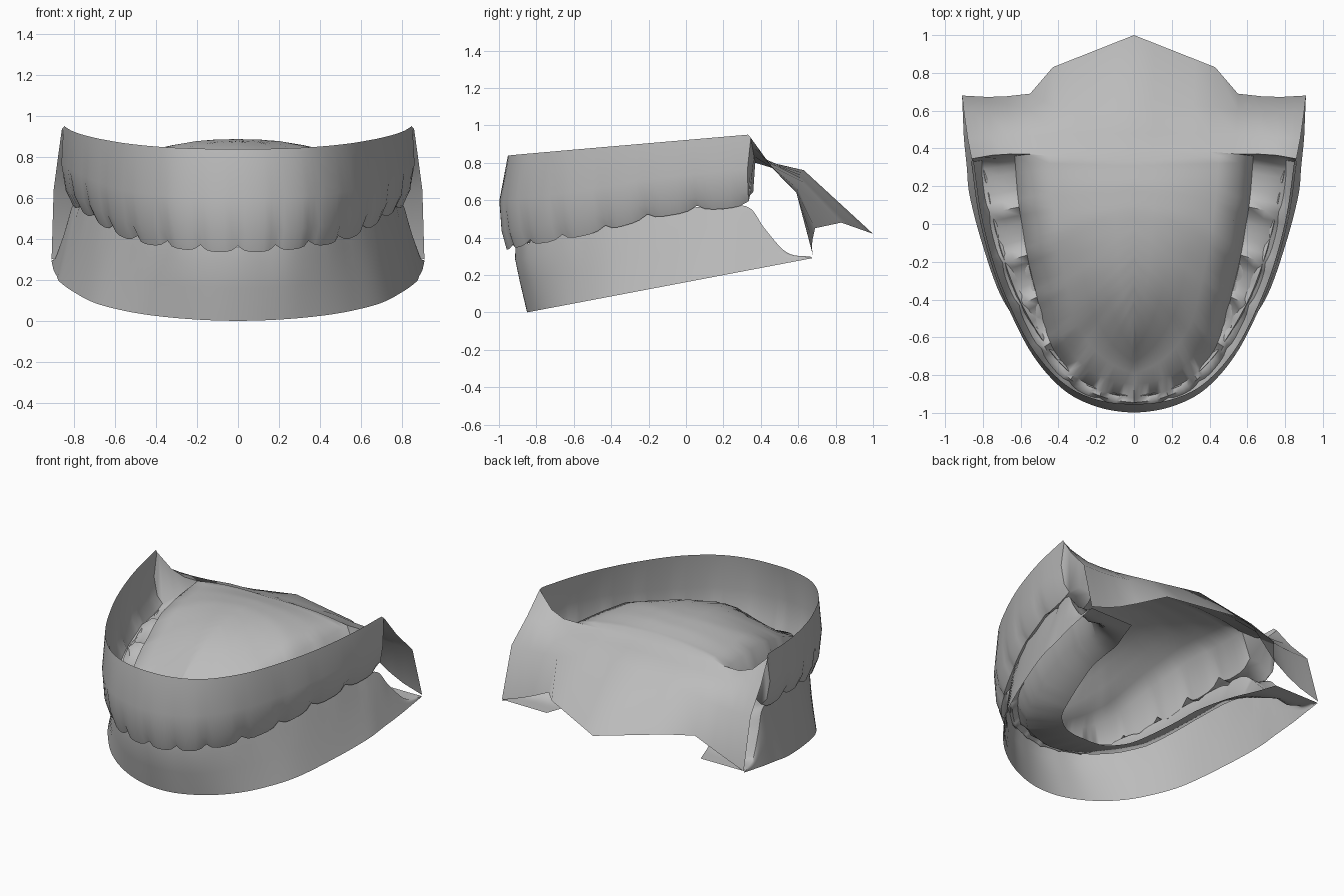
import bpy, bmesh, math
from mathutils import Vector

if "Cube" in bpy.data.objects:
    bpy.data.objects.remove(bpy.data.objects["Cube"])

STEPS = 6  # stations per tooth

grey = bpy.data.materials.new("plaster grey")
grey.diffuse_color = (0.5, 0.5, 0.5, 1)
grey.use_nodes = True
grey.node_tree.nodes["Principled BSDF"].inputs["Base Color"].default_value = grey.diffuse_color


def spline(points, steps=STEPS):
    """Smooth curve through points, symmetric about x = 0 at its start."""
    p = [Vector(q) for q in points]
    first = p[1].copy()
    first.x = -first.x
    p = [first] + p + [2 * p[-1] - p[-2]]
    out = []
    for i in range(1, len(p) - 2):
        a, b, c, d = p[i - 1:i + 3]
        for k in range(steps):
            t = k / steps
            out.append(0.5 * (2 * b + (c - a) * t + (2 * a - 5 * b + 4 * c - d) * t * t
                              + (3 * b - a - 3 * c + d) * t ** 3))
    return out + [p[-2]]


def interp(table, x):
    """Linear lookup in a list of (x, value) pairs."""
    if x <= table[0][0]:
        return table[0][1]
    for (x0, v0), (x1, v1) in zip(table, table[1:]):
        if x <= x1:
            return v0 + (v1 - v0) * (x - x0) / (x1 - x0)
    return table[-1][1]


def sheet(name, rows):
    """Skin a grid of points and mirror it across x = 0."""
    bm = bmesh.new()
    for side in (1, -1):
        grid = [[bm.verts.new((p[0] * side, p[1], p[2])) for p in row] for row in rows]
        for r0, r1 in zip(grid, grid[1:]):
            for j in range(len(r0) - 1):
                f = [r0[j], r0[j + 1], r1[j + 1], r1[j]]
                bm.faces.new(f if side > 0 else f[::-1])
    bmesh.ops.remove_doubles(bm, verts=bm.verts, dist=0.0005)
    bmesh.ops.recalc_face_normals(bm, faces=bm.faces)
    mesh = bpy.data.meshes.new(name)
    bm.to_mesh(mesh)
    bm.free()
    mesh.materials.append(grey)
    ob = bpy.data.objects.new(name, mesh)
    bpy.context.collection.objects.link(ob)
    bpy.ops.object.select_all(action='DESELECT')
    ob.select_set(True)
    bpy.context.view_layer.objects.active = ob
    bpy.ops.object.shade_smooth_by_angle(angle=math.radians(60))
    return ob


def mix(a, b, t):
    return a + (b - a) * t


def notch(i):
    """1 at the gap between two teeth, falling quickly to 0 on the tooth."""
    return (1 - math.sin(math.pi * (i % STEPS) / STEPS)) ** 2


# Upper arch: control points are the gaps between teeth (x, y, biting edge z)
arch = spline([(0, -.97, .335), (.19, -.945, .34), (.365, -.86, .36), (.525, -.685, .385),
               (.65, -.45, .435), (.74, -.22, .495), (.81, .05, .54), (.85, .33, .565)])
dome = [(-.9, .42), (-.8, .50), (-.7, .585), (-.55, .70), (-.4, .79), (-.25, .845),
        (-.1, .875), (.05, .888), (.2, .88), (.33, .855)]
last = len(arch) - 1


def arch_at(i):
    p = arch[min(abs(i), last)]
    return Vector((-p.x if i < 0 else p.x, p.y, 0))


rows = []
for i, p in enumerate(arch):
    t = i / last
    tan = arch_at(i + 5) - arch_at(i - 5)
    n = Vector((-tan.y, tan.x, 0)).normalized()
    gap = notch(i)
    back_tooth = min(1, t / .5)  # 0 at the incisors, 1 from the premolars on
    top = .84 + .11 * (p.y + .95) / 1.28
    width = interp([(0, .05), (.4, .09), (.6, .16), (.8, .2), (1, .22)], t)
    lingual = interp([(0, .44), (.35, .54), (.55, .68), (.75, .78), (1, .80)], t)

    def at(d, z):
        q = p + n * d
        return Vector((q.x, q.y, z))
    row = [at(mix(.018, .002, back_tooth), top),                        # gum rim
           at(mix(-.028, -.012, back_tooth), mix(p.z, top, .52)),       # gum bulge
           at(mix(-.02, .0, back_tooth) + .01 * gap, mix(p.z, top, .2)),  # tooth face
           at(mix(.006, .035, back_tooth) + .012 * gap, p.z + .03 * gap),  # outer cusp
           at(mix(width * .5, width * .5 + .015, back_tooth),
              p.z + .02 + .05 * gap + .08 * width),                     # groove
           at(width, p.z + .02 + .06 * gap),                            # inner cusp
           at(width + .07, lingual)]                                    # palate edge
    a, b = row[-1], Vector((0, -.55 + .88 * t, 0))
    for k in range(1, 6):
        g = k / 5
        q = a.lerp(b, g)
        q.z = mix(a.z, interp(dome, q.y), 1 - (1 - g) ** 2.5)
        row.append(q)
    rows.append(row)

# Sloping sheet behind the palate, ending in two corner flaps and a centre point
across = [1, .99, .97, .94, .85, .74, .605] + [.605 * (1 - k / 5) for k in range(1, 6)]
knots = (0, .484, .605, .8, 1)
back = [
    [(0, .40, .83), (.38, .385, .815), (.53, .37, .80), (.72, .37, .80), (.86, .345, .935)],
    [(0, .48, .795), (.4, .48, .785), (.54, .47, .775), (.72, .46, .77), (.88, .45, .79)],
    [(0, .63, .76), (.42, .62, .70), (.55, .60, .66), (.72, .59, .64), (.90, .59, .64)],
    [(0, 1.0, .42), (.43, .83, .48), (.55, .69, .45), (.73, .67, .36), (.91, .68, .30)]]
for line in back:
    rows.append([Vector([interp([(k, q[c]) for k, q in zip(knots, line)], u)
                         for c in range(3)]) for u in across])
sheet("upper_teeth_and_palate", rows)

# Lower arch: biting edge, bottom rim and floor opening run side by side
edge = spline([(0, -.925, .38), (.13, -.905, .38), (.27, -.855, .385), (.41, -.73, .42),
               (.53, -.56, .46), (.64, -.35, .51), (.73, -.08, .55), (.79, .20, .57),
               (.82, .34, .56), (.85, .42, .45), (.89, .54, .32), (.91, .67, .297)])
rim = spline([(0, -.85, 0), (.14, -.835, 0), (.30, -.78, 0), (.45, -.69, 0),
              (.575, -.57, 0), (.705, -.38, 0), (.805, -.10, 0), (.87, .15, 0),
              (.885, .30, 0), (.90, .45, 0), (.905, .56, 0), (.91, .675, 0)])
hole = spline([(0, -.48, .21), (.07, -.48, .21), (.15, -.46, .21), (.22, -.42, .22),
               (.28, -.35, .23), (.33, -.22, .25), (.38, -.06, .28), (.42, .10, .31),
               (.45, .25, .31), (.48, .40, .30), (.53, .53, .295), (.58, .67, .295)])
rows = []
for i, (e, r, h) in enumerate(zip(edge, rim, hole)):
    t = i / (len(edge) - 1)
    r.z = .19 * (r.y + .85)
    gap = notch(i) if i <= 7 * STEPS else 0
    width = interp([(0, .12), (.3, .2), (.55, .42), (.75, .48), (1, .48)], t)

    def lip(f, z):
        q = e.lerp(h, f)
        return Vector((q.x, q.y, max(z, min(q.z, .296))))
    low = r.lerp(e, .5)
    low.z = mix(r.z, e.z, .42)
    neck = r.lerp(e, .85)
    neck.z = mix(r.z, e.z, .75)
    rows.append([r, low, neck,
                 lip(.03, e.z - .02 * gap),               # outer cusp
                 lip(width * .5, e.z - .03 - .01 * gap),  # groove
                 lip(width, e.z - .01 - .02 * gap),       # inner cusp
                 lip(width + .15, mix(e.z, h.z, .75)),    # inner gum
                 h])
sheet("lower_teeth_and_gum", rows)
